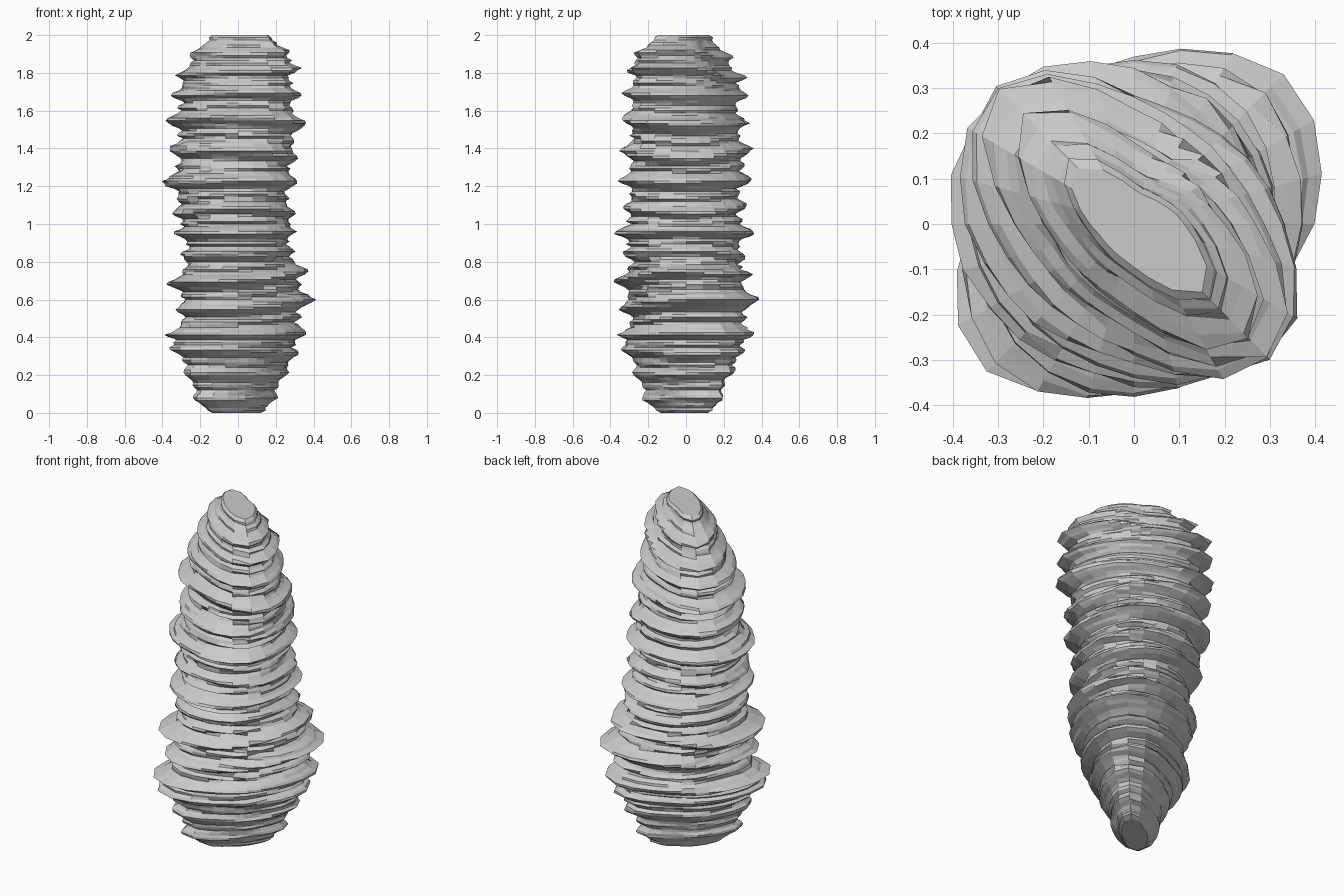
import bpy, bmesh, math, random

if "Cube" in bpy.data.objects:
    bpy.data.objects.remove(bpy.data.objects["Cube"])

random.seed(4)
SIDES = 24
ROWS = 150

# Ledges: heights, then reach, each on the left, front, right and back
LEDGES = [
    ((0.00, 0.00, 0.00, 0.00), (.16, .14, .14, .13)),
    ((0.08, 0.07, 0.08, 0.07), (.24, .23, .21, .19)),
    ((0.21, 0.20, 0.20, 0.23), (.29, .27, .27, .25)),
    ((0.34, 0.33, 0.31, 0.33), (.37, .34, .33, .31)),
    ((0.41, 0.41, 0.42, 0.41), (.39, .35, .36, .36)),
    ((0.55, 0.55, 0.60, 0.60), (.32, .36, .41, .39)),
    ((0.68, 0.70, 0.76, 0.73), (.38, .38, .38, .35)),
    ((0.84, 0.84, 0.86, 0.82), (.30, .34, .30, .32)),
    ((0.95, 0.95, 0.96, 0.95), (.35, .39, .31, .37)),
    ((1.05, 1.09, 1.05, 1.10), (.35, .34, .31, .33)),
    ((1.22, 1.23, 1.23, 1.23), (.41, .36, .32, .35)),
    ((1.40, 1.39, 1.34, 1.40), (.36, .35, .32, .36)),
    ((1.55, 1.57, 1.53, 1.53), (.40, .34, .37, .31)),
    ((1.69, 1.70, 1.68, 1.68), (.37, .34, .33, .31)),
    ((1.80, 1.81, 1.83, 1.77), (.33, .31, .33, .31)),
    ((1.91, 1.90, 1.92, 1.88), (.27, .27, .28, .24)),
    ((2.00, 2.00, 2.00, 2.00), (.16, .16, .18, .13)),
]
# Worn profile between two ledges: (fraction of the gap, share of the reach)
PROFILE = [(0, 1), (.12, .94), (.26, .83), (.36, .79), (.46, .86),
           (.56, .82), (.66, .78), (.78, .84), (.90, .95), (1, 1)]


def around(vals, a):
    """Blend the left, front, right, back values smoothly around the pillar."""
    t = ((a + math.pi) / (math.pi / 2)) % 4
    i = int(t)
    f = (1 - math.cos((t - i) * math.pi)) / 2
    return vals[i] * (1 - f) + vals[(i + 1) % 4] * f


def oval(a, z):
    """Oval that turns its long axis from one diagonal to the other with height."""
    t = z - 1
    q = math.exp(-0.6 * t - 0.35 * t ** 3)
    b = math.sqrt(2 / (1 + q * q))
    c, s = math.cos(a - math.pi / 4), math.sin(a - math.pi / 4)
    return (1 + 0.035 * math.sin(2 * a) ** 2) / math.hypot(c / (q * b), s / b)


def worn(u):
    """Share of the reach at fraction u of the gap between two ledges."""
    for (u0, s0), (u1, s1) in zip(PROFILE, PROFILE[1:]):
        if u <= u1:
            return s0 + (s1 - s0) * (u - u0) / (u1 - u0)
    return 1


def radius(a, z, chip):
    for i, (lo, hi) in enumerate(zip(LEDGES, LEDGES[1:])):
        z0, z1 = around(lo[0], a), around(hi[0], a)
        if z <= z1 + 1e-6:
            break
    u = min(max((z - z0) / (z1 - z0), 0), 1)
    depth = (1 - worn(u)) * min(1, (z1 - z0) / 0.12)
    if i == 0:
        depth *= 0.5
    elif i < 3:
        depth *= 0.75
    reach = around(lo[1], a) * (1 - u) + around(hi[1], a) * u
    return reach * (1 - depth + chip) * oval(a, z)


def chipped_row(amount):
    """Random offsets that hold over a few sides, giving stepped chips."""
    out = []
    while len(out) < SIDES:
        out += [random.uniform(-amount, amount)] * random.randint(2, 5)
    turn = random.randrange(SIDES)
    return out[turn:SIDES] + out[:turn]


# Level rows stacked from the base to the top
bm = bmesh.new()
rows = []
for j in range(ROWS + 1):
    z = 2 * j / ROWS
    jit = chipped_row(0.03)
    row = []
    for k in range(SIDES):
        a = 2 * math.pi * k / SIDES
        r = radius(a, z, jit[k])
        if j in (0, ROWS):
            r *= 0.9
        row.append(bm.verts.new((r * math.cos(a), r * math.sin(a), z)))
    rows.append(row)

# Skin the rows and close both ends
for lower, upper in zip(rows, rows[1:]):
    for k in range(SIDES):
        n = (k + 1) % SIDES
        bm.faces.new((lower[k], lower[n], upper[n], upper[k]))
bm.faces.new(rows[0][::-1])
bm.faces.new(rows[-1])

mesh = bpy.data.meshes.new("layered_rock_pillar")
bm.to_mesh(mesh)
bm.free()
pillar = bpy.data.objects.new("layered_rock_pillar", mesh)
bpy.context.collection.objects.link(pillar)
